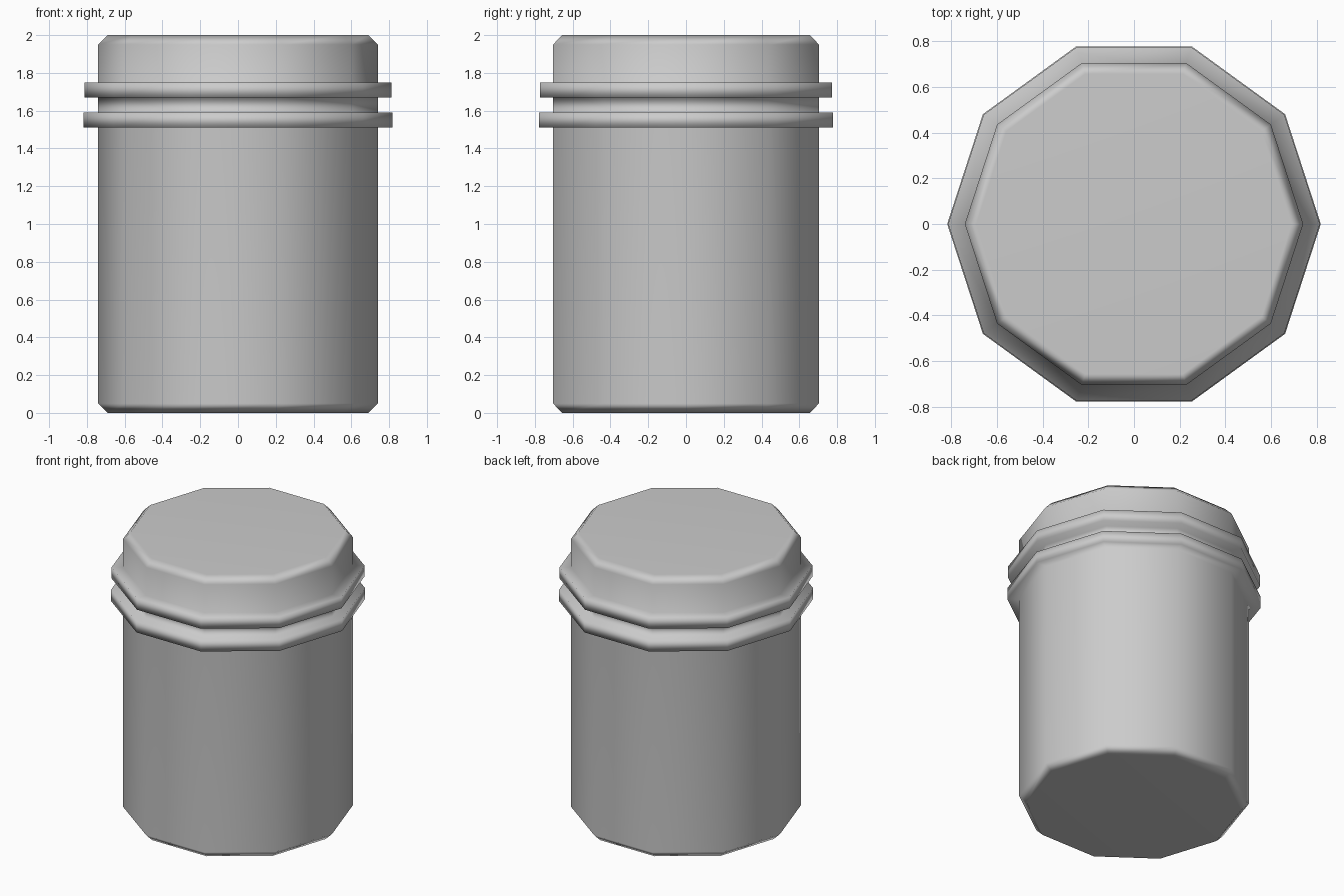
import bpy, bmesh, math

if "Cube" in bpy.data.objects:
    bpy.data.objects.remove(bpy.data.objects["Cube"])

SIDES = 10
# (radius, height) outline from base to lid, with two collar ridges
PROFILE = [
    (0.69, 0.0), (0.74, 0.05),
    (0.74, 1.51), (0.817, 1.51), (0.817, 1.59), (0.74, 1.59),
    (0.74, 1.67), (0.813, 1.67), (0.813, 1.75), (0.74, 1.75),
    (0.74, 1.95), (0.69, 2.0),
]

# Ten-sided canister turned from the outline
bm = bmesh.new()
rings = []
for r, z in PROFILE:
    rings.append([bm.verts.new((r * math.cos(math.tau * i / SIDES),
                                r * math.sin(math.tau * i / SIDES), z))
                  for i in range(SIDES)])
for low, high in zip(rings, rings[1:]):
    for i in range(SIDES):
        j = (i + 1) % SIDES
        bm.faces.new((low[i], low[j], high[j], high[i]))

# Flat base and top
bm.faces.new(rings[0][::-1])
bm.faces.new(rings[-1])
for face in bm.faces:
    face.smooth = True

mesh = bpy.data.meshes.new("canister")
bm.to_mesh(mesh)
bm.free()
canister = bpy.data.objects.new("canister", mesh)
bpy.context.collection.objects.link(canister)

# Smooth shading that keeps the large faces flat
shading = canister.modifiers.new("weighted_normals", 'WEIGHTED_NORMAL')
shading.mode = 'FACE_AREA'
